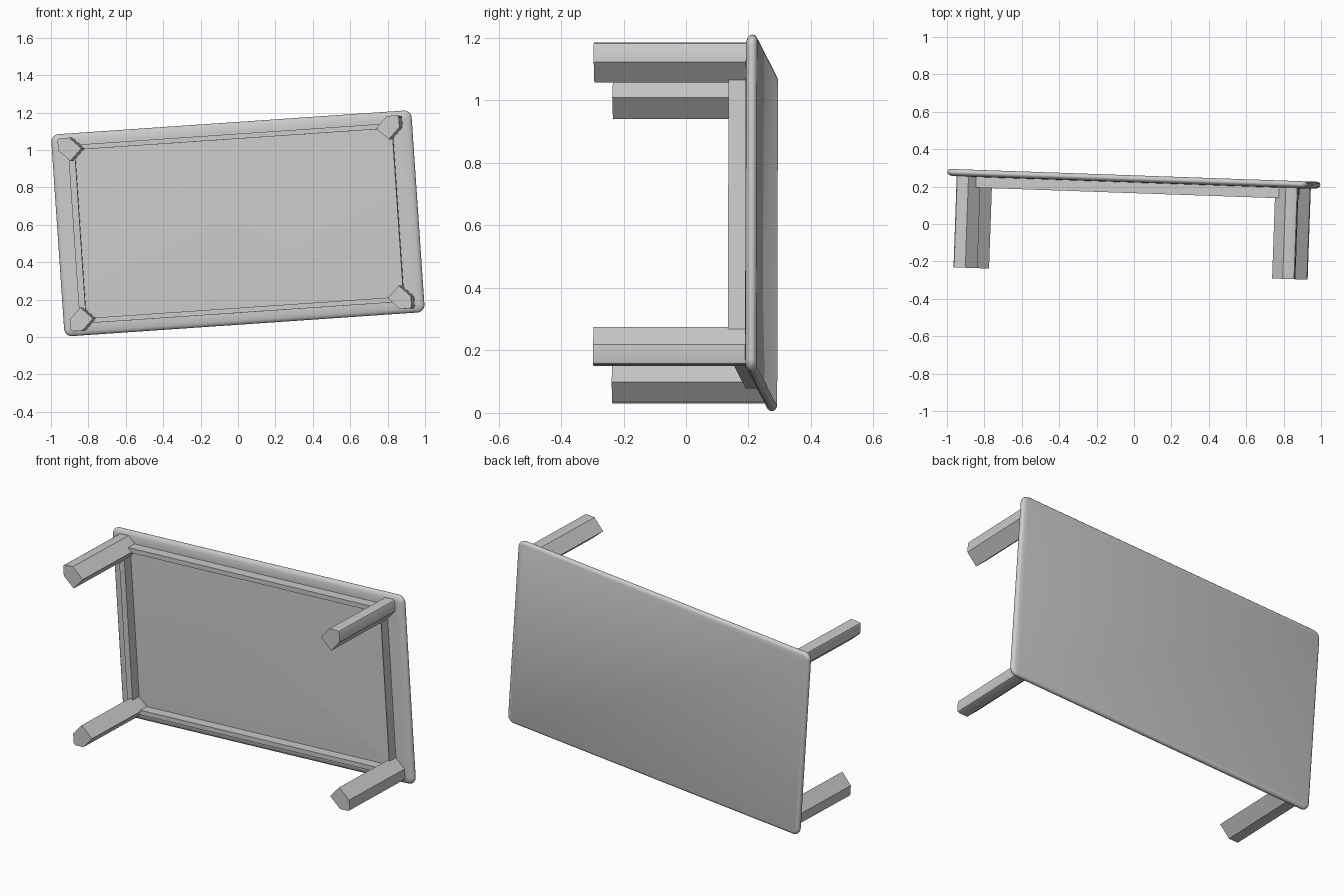
import bpy, bmesh
from math import radians, sin, cos, pi
from mathutils import Matrix, Vector

if "Cube" in bpy.data.objects:
    bpy.data.objects.remove(bpy.data.objects["Cube"])

grey = bpy.data.materials.new("plain_grey")
grey.use_nodes = True
COLOUR = (0.6, 0.6, 0.6, 1)
grey.diffuse_color = COLOUR
grey.node_tree.nodes["Principled BSDF"].inputs["Base Color"].default_value = COLOUR

# The table lies on its side: local x = length, y = out of the top, z = width
POSE = (Matrix.Translation((0, 0.26, 0.608))
        @ Matrix.Rotation(radians(-2), 4, 'Z')
        @ Matrix.Rotation(radians(-3.9), 4, 'Y'))
HALF_L, HALF_W, CORNER = 0.966, 0.541, 0.04


def make(name, bm, smooth=False):
    bmesh.ops.recalc_face_normals(bm, faces=bm.faces)
    mesh = bpy.data.meshes.new(name)
    bm.to_mesh(mesh)
    bm.free()
    mesh.materials.append(grey)
    ob = bpy.data.objects.new(name, mesh)
    bpy.context.collection.objects.link(ob)
    ob.matrix_world = POSE
    if smooth:
        bpy.ops.object.select_all(action='DESELECT')
        ob.select_set(True)
        bpy.context.view_layer.objects.active = ob
        bpy.ops.object.shade_smooth_by_angle(angle=radians(35))
    return ob


def loft(bm, rings):
    """Skin a stack of closed rings and cap both ends."""
    rows = [[bm.verts.new(p) for p in ring] for ring in rings]
    for a, b in zip(rows, rows[1:]):
        for i in range(len(a)):
            j = (i + 1) % len(a)
            bm.faces.new((a[i], a[j], b[j], b[i]))
    bm.faces.new(rows[0])
    bm.faces.new(rows[-1])


def rounded_rect(inset, depth, steps=6):
    r = max(CORNER - inset, 0.012)
    pts = []
    for k, (sx, sz) in enumerate(((1, 1), (-1, 1), (-1, -1), (1, -1))):
        for i in range(steps + 1):
            a = (k + i / steps) * pi / 2
            pts.append((sx * (HALF_L - inset - r) + r * cos(a), -depth,
                        sz * (HALF_W - inset - r) + r * sin(a)))
    return pts


# Table top with a rounded rim and a flat panel on each side
bm = bmesh.new()
rim = [(0.016, 0), (0.008, 0.003), (0.002, 0.009), (0, 0.017),
       (0.002, 0.024), (0.009, 0.031), (0.022, 0.036), (0.05, 0.038)]
loft(bm, [rounded_rect(*p) for p in rim])
make("table_top", bm, True)


# Aprons between the legs
def apron(name, x, z, size_x, size_z):
    bm = bmesh.new()
    bmesh.ops.create_cube(bm, size=1, matrix=Matrix.Translation((x, -0.063, z))
                          @ Matrix.Diagonal((size_x, 0.064, size_z, 1)))
    make(name, bm)


for name, s in (("upper_apron", 1), ("lower_apron", -1)):
    apron(name, 0, s * 0.4645, 1.72, 0.027)
apron("right_apron", -0.8595, 0, 0.035, 0.92)
apron("left_apron", 0.8595, 0, 0.004, 0.92)

# Legs: five-sided section pointing at the table corner, with a blunt outer tip
ROOF, REACH, SPREAD, TIP = 0.064, 0.125, 0.061, 0.012
SECTION = [(TIP, 0), (ROOF, 0), (REACH, SPREAD), (SPREAD, REACH), (0, ROOF),
           (0, TIP), (TIP * 0.3, TIP * 0.3)]
for side, sx in (("left", 1), ("right", -1)):
    for level, sz in (("upper", 1), ("lower", -1)):
        bm = bmesh.new()
        loft(bm, [[Vector((sx * (0.915 - u), y, sz * (0.517 - v)))
                   for u, v in SECTION] for y in (-0.025, -0.525)])
        make(f"{level}_{side}_leg", bm, True)
